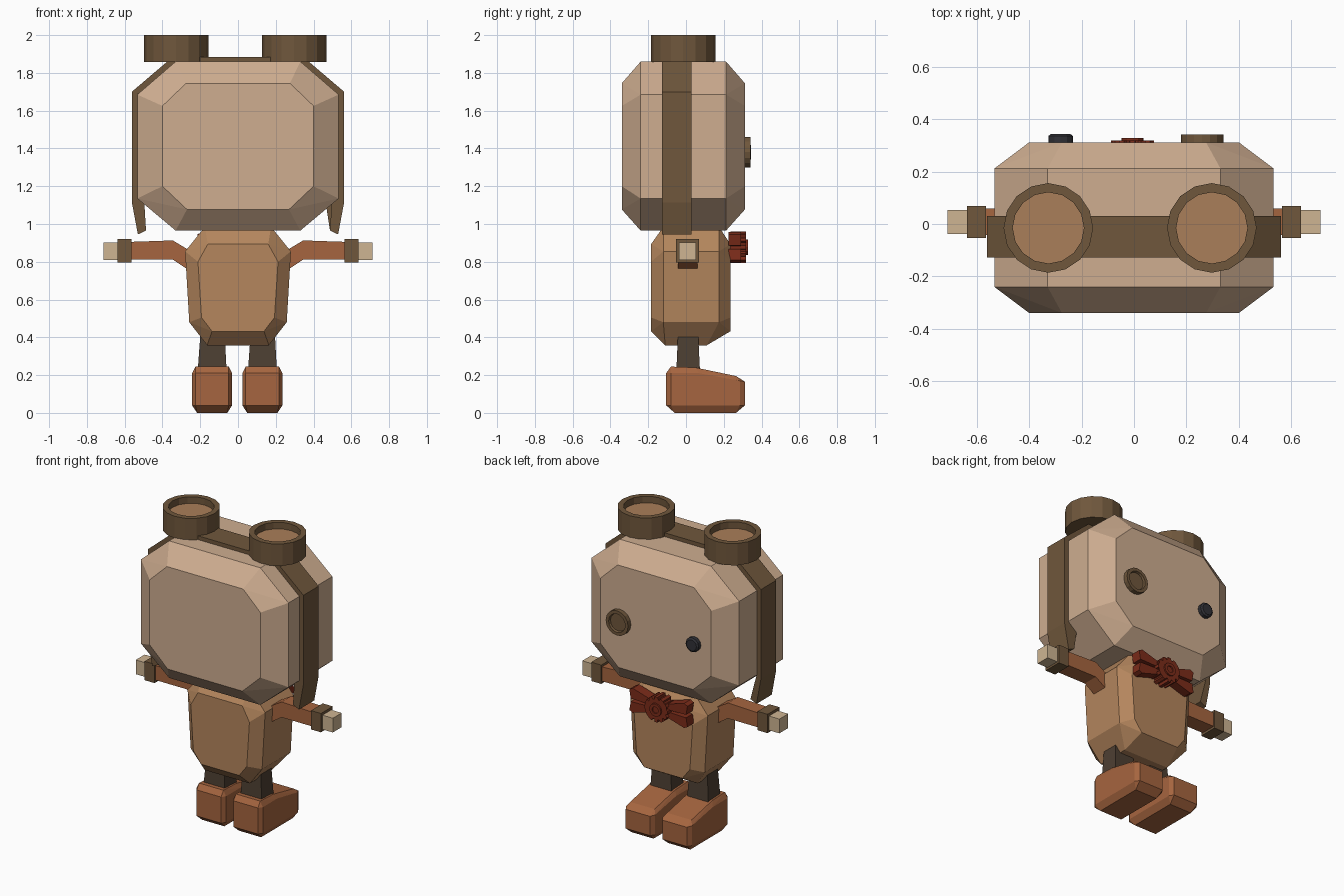
import bpy, bmesh
from math import cos, sin, pi, radians

if "Cube" in bpy.data.objects:
    bpy.data.objects.remove(bpy.data.objects["Cube"])

def material(name, r, g, b):
    m = bpy.data.materials.new(name)
    m.diffuse_color = (r, g, b, 1)
    m.use_nodes = True
    m.node_tree.nodes["Principled BSDF"].inputs["Base Color"].default_value = m.diffuse_color
    return m

CREAM = material("cream", .62, .42, .28)
TAN = material("tan", .46, .24, .11)
BROWN = material("brown", .16, .095, .045)
RUST = material("rust", .38, .13, .05)
DARK = material("dark_brown", .075, .05, .032)
RED = material("red", .2, .025, .01)
BONE = material("bone", .62, .46, .29)
BLACK = material("black", .03, .03, .037)
LENS = material("lens", .4, .21, .1)

def finish(name, bm, mat):
    bmesh.ops.recalc_face_normals(bm, faces=bm.faces)
    me = bpy.data.meshes.new(name)
    bm.to_mesh(me)
    bm.free()
    me.materials.append(mat)
    ob = bpy.data.objects.new(name, me)
    bpy.context.collection.objects.link(ob)
    return ob

def hull(name, pts, mat):
    """Faceted convex solid around the given points."""
    bm = bmesh.new()
    for p in pts:
        bm.verts.new(p)
    res = bmesh.ops.convex_hull(bm, input=bm.verts)
    junk = [v for v in bm.verts if not v.link_faces]
    bmesh.ops.delete(bm, geom=junk, context='VERTS')
    bmesh.ops.dissolve_limit(bm, angle_limit=radians(2), verts=bm.verts, edges=bm.edges)
    return finish(name, bm, mat)

def extrude(name, outline, y0, y1, mat):
    """Outline in xz, extruded along y."""
    bm = bmesh.new()
    a = [bm.verts.new((x, y0, z)) for x, z in outline]
    b = [bm.verts.new((x, y1, z)) for x, z in outline]
    n = len(a)
    bm.faces.new(a)
    bm.faces.new(b[::-1])
    for i in range(n):
        j = (i + 1) % n
        bm.faces.new((a[i], a[j], b[j], b[i]))
    bmesh.ops.triangulate(bm, faces=[f for f in bm.faces if len(f.verts) > 4])
    return finish(name, bm, mat)

def lathe(name, center, profile, axis, mat, n=16):
    """Profile of (radius, height) turned around the z or y axis, ends capped."""
    bm = bmesh.new()
    cx, cy, cz = center
    rings = []
    for r, h in profile:
        ring = []
        for i in range(n):
            u, v = r * cos(2 * pi * i / n), r * sin(2 * pi * i / n)
            off = (u, v, h) if axis == 'Z' else (u, h, v)
            ring.append(bm.verts.new((cx + off[0], cy + off[1], cz + off[2])))
        rings.append(ring)
    for a, b in zip(rings, rings[1:]):
        for i in range(n):
            j = (i + 1) % n
            bm.faces.new((a[i], a[j], b[j], b[i]))
    bm.faces.new(rings[0])
    bm.faces.new(rings[-1])
    return finish(name, bm, mat)

def sym(half):
    return half + [(-x, z) for x, z in half]

def box(name, x0, x1, y0, y1, z0, z1, mat):
    return hull(name, [(x, y, z) for x in (x0, x1) for y in (y0, y1) for z in (z0, z1)], mat)

# Head: chamfered octagonal block
big = sym([(.33, 1.86), (.533, 1.685), (.533, 1.135), (.33, .965)])
small = sym([(.275, 1.745), (.4, 1.625), (.4, 1.2), (.27, 1.077)])
hull("head", [(x, y, z) for x, z in big for y in (-.24, .212)]
     + [(x, y, z) for x, z in small for y in (-.34, .312)], CREAM)

# Body: tapered chamfered block
big = sym([(.175, .985), (.28, .855), (.258, .48)])
small = sym([(.16, .893), (.212, .8), (.193, .505), (.138, .432)])
hull("body", [(x, y, z) for x, z in big for y in (-.12, .175)]
     + [(x, y, z) for x, z in small for y in (-.185, .235)]
     + [(x, y, .358) for x in (-.163, .163) for y in (-.11, .11)], TAN)

# Strap over the head
outer = [(.53, .945), (.562, 1.115), (.562, 1.7), (.345, 1.885)]
inner = [(.487, .965), (.53, 1.13), (.53, 1.688), (.328, 1.856)]
outline = ([(-x, z) for x, z in outer] + outer[::-1]
           + inner + [(-x, z) for x, z in inner[::-1]])
extrude("head_strap", outline, -.128, .03, BROWN)

# Goggle cups resting on top of the head
for side, x in (("left", -.327), ("right", .297)):
    c = (x, -.015, 0)
    lathe("goggle_cup_" + side, c,
          [(.171, 1.857), (.171, 2), (.136, 2), (.136, 1.955)], 'Z', BROWN)
    lathe("goggle_lens_" + side, c, [(.136, 1.94), (.136, 1.957)], 'Z', LENS)

# Eyes on the +y face
lathe("large_eye", (.26, 0, 1.38),
      [(.081, .30), (.081, .342), (.06, .342), (.056, .328)], 'Y', BROWN)
lathe("small_eye", (-.28, 0, 1.38),
      [(.047, .30), (.047, .336), (.036, .344)], 'Y', BLACK, 12)

# Bow tie: four lobes and a toothed wheel
for sx in (-1, 1):
    for sz in (-1, 1):
        lobe = [(.03, .006), (.05, .04), (.185, .08), (.21, .068), (.2, .01)]
        hull("bow_lobe", [(sx * x - .005, y, .877 + sz * z)
                          for x, z in lobe for y in (.225, .292)], RED)
teeth = []
for i in range(12):
    for da, r in ((-.19, .066), (-.12, .083), (.12, .083), (.19, .066)):
        a = 2 * pi * i / 12 + da
        teeth.append((-.006 + r * cos(a), .877 + r * sin(a)))
extrude("bow_wheel", teeth, .235, .318, RED)
lathe("bow_hub", (-.006, 0, .877), [(.042, .31), (.042, .328), (.022, .328), (.022, .32)],
      'Y', RED, 12)

# Arms, cuffs, hands, legs and feet
for side, s in (("left", -1), ("right", 1)):
    arm = [(.2, .83), (.27, .868), (.345, .913), (.58, .905), (.58, .812), (.345, .812),
           (.27, .762), (.2, .73)]
    extrude("arm_" + side, [(s * x, z) for x, z in arm], -.042, .06, RUST)
    box("cuff_" + side, s * .565, s * .637, -.054, .068, .797, .92, BROWN)
    box("hand_" + side, s * .63, s * .712, -.038, .053, .81, .903, BONE)

    c = s * .133 - .004
    hull("leg_" + side, [(c + dx, y, .405) for dx in (-.063, .067) for y in (-.043, .065)]
         + [(c + dx, y, .2) for dx in (-.078, .078) for y in (-.052, .075)], DARK)

    foot = []
    for m in (-1, 1):
        w, n = c + m * .106, c + m * .088
        foot += [(c + m * .08, -.06, 0), (c + m * .08, .265, 0),
                 (w, -.08, .04), (n, -.105, .04), (w, .285, .04), (n, .312, .04),
                 (w, -.08, .21), (n, -.105, .21), (w, .07, .21),
                 (w, .285, .17), (n, .312, .165),
                 (n, -.08, .245), (n, .05, .24), (n, .265, .195)]
    hull("foot_" + side, foot, RUST)
